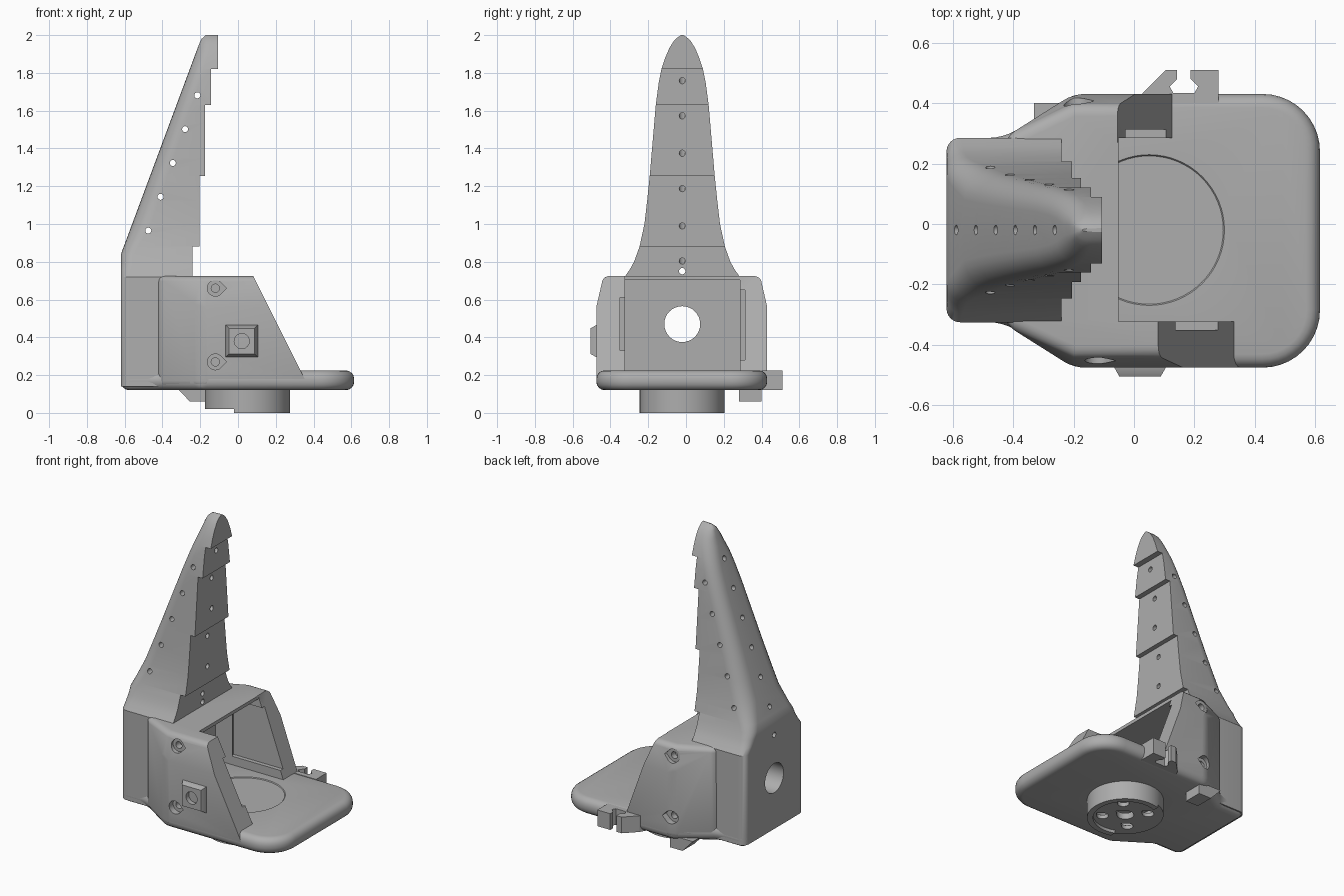
import bpy, bmesh, math
from mathutils import Vector, Matrix

if "Cube" in bpy.data.objects:
    bpy.data.objects.remove(bpy.data.objects["Cube"], do_unlink=True)

grey = bpy.data.materials.new("plain grey")
grey.use_nodes = True
grey.diffuse_color = (0.42, 0.42, 0.42, 1)
grey.node_tree.nodes["Principled BSDF"].inputs["Base Color"].default_value = grey.diffuse_color

CY = -0.02                      # symmetry plane of the tower and hub
HUB = Vector((0.05, CY, 0))


def finish(name, bm):
    bmesh.ops.recalc_face_normals(bm, faces=bm.faces)
    mesh = bpy.data.meshes.new(name)
    bm.to_mesh(mesh)
    bm.free()
    mesh.materials.append(grey)
    ob = bpy.data.objects.new(name, mesh)
    bpy.context.collection.objects.link(ob)
    return ob


def loft(name, rings):
    bm = bmesh.new()
    loops = [[bm.verts.new(p) for p in ring] for ring in rings]
    for a, b in zip(loops, loops[1:]):
        for i in range(len(a)):
            j = (i + 1) % len(a)
            bm.faces.new((a[i], a[j], b[j], b[i]))
    bm.faces.new(loops[0])
    bm.faces.new(loops[-1])
    return finish(name, bm)


def prism(name, pts, axis, lo, hi):
    place = {"x": lambda u, v, w: (w, u, v),
             "y": lambda u, v, w: (u, w, v),
             "z": lambda u, v, w: (u, v, w)}[axis]
    return loft(name, [[place(u, v, w) for u, v in pts] for w in (lo, hi)])


def box(name, x0, x1, y0, y1, z0, z1):
    return prism(name, [(x0, y0), (x1, y0), (x1, y1), (x0, y1)], "z", z0, z1)


def circle(cx, cy, r, n=32, tip=False):
    """Circle outline, or a teardrop pointing along the first axis."""
    start = math.pi / 4 if tip else 0
    span = 2 * math.pi - 2 * start
    count = n if not tip else n + 1
    pts = [(cx + r * math.cos(start + span * i / n), cy + r * math.sin(start + span * i / n))
           for i in range(count)]
    return pts + [(cx + r * math.sqrt(2), cy)] if tip else pts


def rod(name, centre, direction, r, length):
    bm = bmesh.new()
    turn = Vector(direction).to_track_quat("Z", "Y").to_matrix().to_4x4()
    bmesh.ops.create_cone(bm, cap_ends=True, segments=16, radius1=r, radius2=r, depth=length,
                          matrix=Matrix.Translation(centre) @ turn)
    return finish(name, bm)


def apply(ob, mod):
    bpy.context.view_layer.objects.active = ob
    bpy.ops.object.modifier_apply(modifier=mod.name)


def bevel(ob, width, segments=4, angle=28):
    mod = ob.modifiers.new("round", "BEVEL")
    mod.width, mod.segments = width, segments
    mod.limit_method, mod.angle_limit = "ANGLE", math.radians(angle)
    apply(ob, mod)


def cut(ob, cutters):
    for c in cutters:
        mod = ob.modifiers.new("cut", "BOOLEAN")
        mod.operation, mod.solver, mod.object = "DIFFERENCE", "EXACT", c
        apply(ob, mod)


def interp(table, z):
    for (z0, a), (z1, b) in zip(table, table[1:]):
        if z <= z1:
            return a + (b - a) * max(0, z - z0) / (z1 - z0)
    return table[-1][1]


# Base plate with two big rounded corners
plate = [(-0.62, 0.285), (-0.43, 0.285), (-0.2, 0.43)]
for cx, cy, start in ((0.425, 0.24, 90), (0.425, -0.285, 0)):
    for i in range(11):
        a = math.radians(start - 9 * i)
        plate.append((cx + 0.19 * math.cos(a), cy + 0.19 * math.sin(a)))
plate += [(-0.2, -0.475), (-0.43, -0.325), (-0.62, -0.325)]
base = prism("base_plate", plate, "z", 0.12, 0.225)
bevel(base, 0.045)

# Round hub under the plate
hub = prism("hub", circle(HUB.x, CY, 0.225, 64), "z", 0, 0.16)

# Housing shell: hull of three outlines, rounded
bm = bmesh.new()
for z, inset in ((0.135, 0), (0.56, 0), (0.725, 0.038)):
    for x, y in ((-0.43, 0.285), (-0.2, 0.43 - inset), (0.45, 0.43 - inset)):
        bm.verts.new((x, y, z))
        bm.verts.new((x, 2 * CY - y - 0.005, z))
bmesh.ops.convex_hull(bm, input=bm.verts)
bmesh.ops.dissolve_limit(bm, angle_limit=0.02, verts=bm.verts, edges=bm.edges)
housing = finish("housing", bm)
bevel(housing, 0.035)

# Tapering stepped tower, lofted from rounded sections
half_width = [(0.14, 0.305), (0.72, 0.305), (0.76, 0.277), (0.8, 0.255), (0.88, 0.226),
              (1.0, 0.2), (1.12, 0.186), (1.255, 0.172), (1.63, 0.14), (1.75, 0.124),
              (1.82, 0.11), (1.88, 0.09), (1.93, 0.069), (1.97, 0.044), (1.99, 0.022), (2.0, 0.006)]
back_x = [(0.14, -0.62), (0.84, -0.62), (1.95, -0.207), (1.98, -0.193), (2.0, -0.17)]
corner = [(0.14, 0.045), (0.72, 0.045), (1.0, 0.1), (1.9, 0.07), (2.0, 0.05)]
steps = [(0.14, -0.24), (0.88, -0.205), (1.255, -0.175), (1.63, -0.142), (1.82, -0.105), (2.0, -0.105)]
levels = sorted({z for z, _ in half_width} | {0.84, 0.94, 1.35, 1.45, 1.54, 1.95, 1.98})


def section(z, front):
    h, xb = interp(half_width, z), interp(back_x, z)
    rx = interp(corner, z)
    ry = min(rx, h * 0.8)
    ring = [(front, CY - h, z), (front, CY + h, z)]
    for sign in (1, -1):
        arc = [(xb + rx - rx * math.sin(i * math.pi / 12),
                CY + sign * (h - ry + ry * math.cos(i * math.pi / 12)), z) for i in range(7)]
        ring += arc[::sign]
    return ring


rings = []
for z in levels:
    below = [x for s, x in steps if s < z]
    at = [x for s, x in steps if s == z]
    for x in dict.fromkeys(below[-1:] + at):
        rings.append(section(z, x))
tower = loft("tower", rings)

# Cavity, sloped side walls and wall pockets
cavity = box("cutter", -0.36, 0.9, -0.322, 0.285, 0.22, 0.703)
opening = box("cutter", -0.052, 0.9, -0.322, 0.285, 0.22, 0.9)
slopes = []
for top, bottom, y0, y1 in ((0.08, 0.33, -0.7, -0.3), (-0.055, 0.125, 0.27, 0.7)):
    k = (bottom - top) / 0.5
    slopes.append(prism("cutter", [(top - k * 0.1, 0.825), (bottom + k * 0.125, 0.1), (0.9, 0.1), (0.9, 0.825)],
                        "y", y0, y1))
pockets = [box("cutter", -0.25, 0.9, -0.35, -0.3, 0.33, 0.61),
           box("cutter", -0.25, 0.9, 0.27, 0.312, 0.28, 0.65)]

# Screw holes with teardrop counterbores in both side walls
screws = []
for x, outer, inner in ((-0.12, -0.6, -0.435), (-0.19, 0.6, 0.39)):
    for z in (0.27, 0.66):
        screws.append(prism("cutter", circle(x, z, 0.042, 20, True), "y", outer, inner))
        screws.append(prism("cutter", circle(x, z, 0.022, 16), "y", outer, inner * 0.9))
cable = prism("cutter", circle(CY, 0.47, 0.095), "x", -0.9, 0)
cut(housing, [cavity, opening, *slopes, *pockets, *screws, cable])

# Tower holes: crosswise pins and tendon holes square to the sloping back
holes = [rod("cutter", (0, CY, 0.75), (1, 0, 0), 0.017, 2)]
for i in range(5):
    holes.append(rod("cutter", (-0.475 + 0.065 * i, CY, 0.965 + 0.179 * i), (0, 1, 0), 0.016, 1))
for i in range(6):
    holes.append(rod("cutter", (-0.588 + 0.065 * i, CY, 0.926 + 0.175 * i), (0.94, 0, -0.33), 0.016, 1.2))
cut(tower, [cavity, cable, *holes])

# Hub seat, teardrop holes and underside relief
seat = loft("cutter", [[(x, y, z) for x, y in circle(HUB.x, CY, r, 64)]
                       for z, r in ((0.06, 0.205), (0.17, 0.205), (0.226, 0.25), (0.24, 0.25))])
relief = prism("cutter", circle(HUB.x, CY, 0.19, 48), "z", -0.1, 0.02)
side_relief = box("cutter", -0.5, -0.02, -0.5, 0.5, -0.1, 0.02)
drops = [prism("cutter", circle(HUB.x, CY, 0.05, 24, True), "z", -0.1, 0.3)]
for dx in (-0.095, 0.095):
    for dy in (-0.095, 0.095):
        drops.append(prism("cutter", circle(HUB.x + dx, CY + dy, 0.034, 24, True), "z", -0.1, 0.3))
        drops.append(prism("cutter", circle(HUB.x + dx, CY + dy, 0.058, 24, True), "z", 0.045, 0.1))
cut(base, [seat])
cut(hub, [seat, relief, side_relief, *drops])

# Square boss on the front wall
boss = loft("square_boss", [[(0.02 + sx * s, y, 0.38 + sz * s) for sx, sz in ((-1, -1), (1, -1), (1, 1), (-1, 1))]
                            for y, s in ((-0.45, 0.085), (-0.475, 0.085), (-0.505, 0.068))])
cut(boss, [prism("cutter", circle(0.02, 0.38, 0.04, 24), "y", -0.6, -0.46)])

# Cable clip on the rear edge, and a hook below it
prism("cable_clip", [(0.01, 0.4), (0.03, 0.435), (0.105, 0.51), (0.143, 0.51), (0.143, 0.48), (0.118, 0.455),
                     (0.13, 0.433), (0.2, 0.433), (0.212, 0.455), (0.187, 0.48), (0.187, 0.51),
                     (0.28, 0.51), (0.28, 0.4)], "z", 0.12, 0.225)
prism("lower_hook", [(-0.33, 0.14), (-0.255, 0.06), (-0.165, 0.06), (-0.165, 0.14)], "y", 0.28, 0.4)

# Remove cutters, then smooth the rounded surfaces
for ob in [o for o in bpy.data.objects if o.name.startswith("cutter")]:
    bpy.data.objects.remove(ob, do_unlink=True)
bpy.ops.object.select_all(action="DESELECT")
for ob in (base, hub, housing, tower, boss):
    ob.select_set(True)
bpy.context.view_layer.objects.active = tower
bpy.ops.object.shade_smooth_by_angle(angle=math.radians(30))
